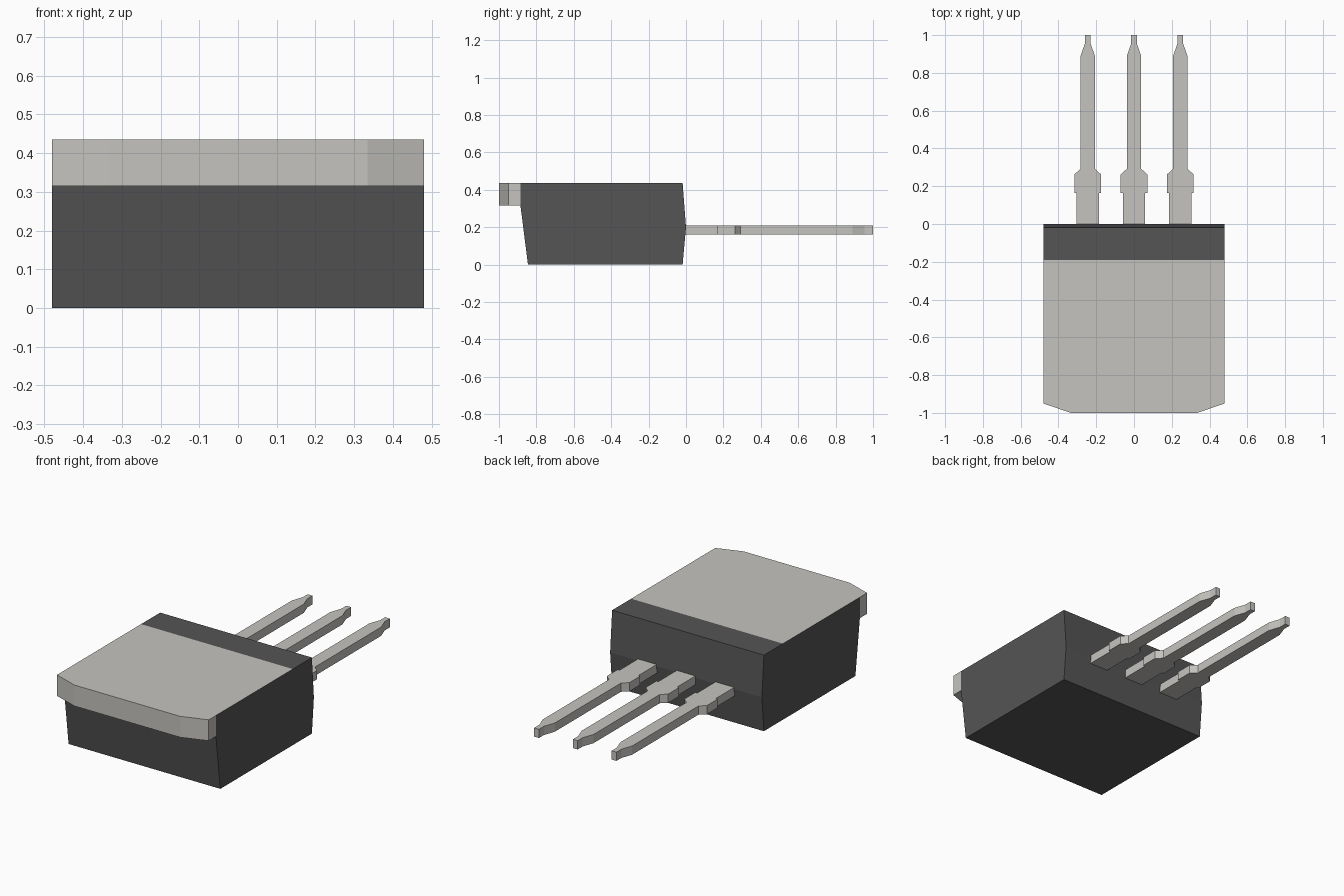
import bpy, bmesh
from mathutils import Vector

if "Cube" in bpy.data.objects:
    bpy.data.objects.remove(bpy.data.objects["Cube"])


def material(name, rgb):
    m = bpy.data.materials.new(name)
    m.diffuse_color = (*rgb, 1)
    m.use_nodes = True
    m.node_tree.nodes["Principled BSDF"].inputs["Base Color"].default_value = m.diffuse_color
    return m


METAL = material("metal", (0.56, 0.55, 0.52))
PLASTIC = material("plastic", (0.09, 0.09, 0.09))


def prism(name, outline, depth, mats):
    """Extrude a closed planar outline along the depth vector."""
    bm = bmesh.new()
    face = bm.faces.new([bm.verts.new(p) for p in outline])
    ext = bmesh.ops.extrude_face_region(bm, geom=[face], use_keep_orig=True)
    moved = [v for v in ext["geom"] if isinstance(v, bmesh.types.BMVert)]
    bmesh.ops.translate(bm, verts=moved, vec=Vector(depth))
    bmesh.ops.recalc_face_normals(bm, faces=bm.faces)
    mesh = bpy.data.meshes.new(name)
    bm.to_mesh(mesh)
    bm.free()
    for m in mats:
        mesh.materials.append(m)
    obj = bpy.data.objects.new(name, mesh)
    bpy.context.collection.objects.link(obj)
    return obj


def symmetric(half, cx, z):
    """Mirror (half width, y) points about x = cx."""
    return ([(cx + w, y, z) for w, y in half] +
            [(cx - w, y, z) for w, y in reversed(half)])


HALF_W, TOP = 0.48, 0.435

# Moulded body: side profile extruded across the width
side = [(-0.845, 0), (-0.018, 0), (0, 0.2), (-0.018, TOP),
        (-0.19, TOP), (-0.885, TOP), (-0.885, 0.315)]
body = prism("body", [(-HALF_W, y, z) for y, z in side],
             (2 * HALF_W, 0, 0), [PLASTIC, METAL])

# Exposed heat plate is flush with the top of the body
for p in body.data.polygons:
    if p.normal.z > 0.9 and p.center.y < -0.3:
        p.material_index = 1

# Chamfered plate end projecting at the front
prism("mounting_tab", symmetric([(HALF_W, -0.885), (HALF_W, -0.95), (0.335, -1)], 0, 0.315),
      (0, 0, TOP - 0.315), [METAL])

# Three flat leads with shoulders and tapered tips
lead = [(0.059, -0.01), (0.059, 0.165), (0.071, 0.165), (0.071, 0.262),
        (0.038, 0.292), (0.038, 0.89), (0.015, 0.955), (0.015, 1)]
for label, i in (("left", -1), ("middle", 0), ("right", 1)):
    prism("lead_" + label, symmetric(lead, i * 0.245, 0.16), (0, 0, 0.05), [METAL])
